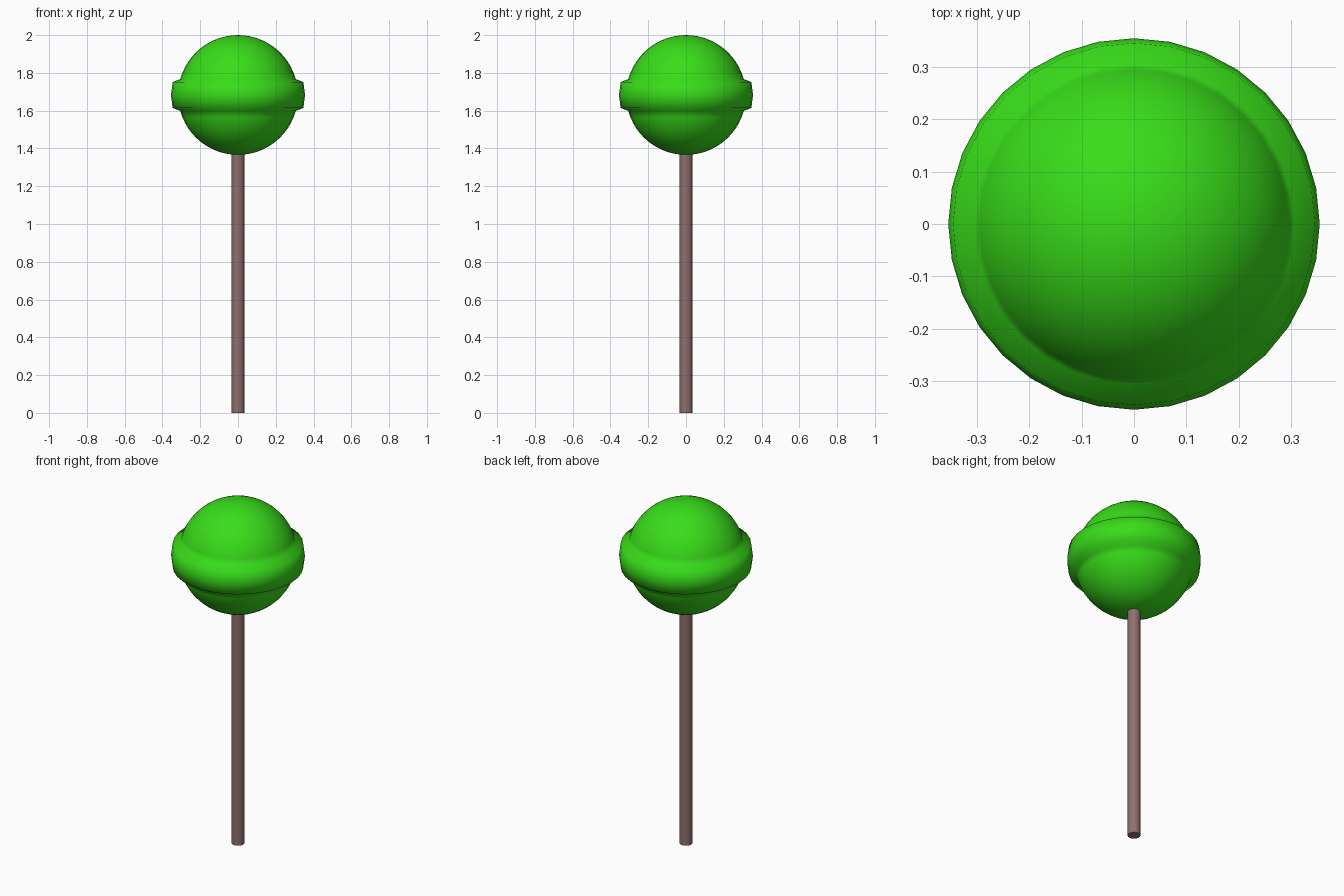
import bpy, bmesh, math

if "Cube" in bpy.data.objects:
    bpy.data.objects.remove(bpy.data.objects["Cube"])

SEGMENTS = 32


def material(name, color):
    m = bpy.data.materials.new(name)
    m.diffuse_color = (*color, 1)
    m.use_nodes = True
    m.node_tree.nodes["Principled BSDF"].inputs["Base Color"].default_value = m.diffuse_color
    return m


def lathe(name, profile, mat):
    """Spin an (r, z) profile around z into one smooth-shaded object."""
    bm = bmesh.new()
    verts = [bm.verts.new((r, 0, z)) for r, z in profile]
    edges = [bm.edges.new(pair) for pair in zip(verts, verts[1:])]
    bmesh.ops.spin(bm, geom=verts + edges, cent=(0, 0, 0), axis=(0, 0, 1),
                   angle=math.tau, steps=SEGMENTS)
    bmesh.ops.remove_doubles(bm, verts=bm.verts, dist=1e-5)
    bmesh.ops.recalc_face_normals(bm, faces=bm.faces)
    for f in bm.faces:
        f.smooth = True
    mesh = bpy.data.meshes.new(name)
    bm.to_mesh(mesh)
    bm.free()
    mesh.materials.append(mat)
    obj = bpy.data.objects.new(name, mesh)
    bpy.context.collection.objects.link(obj)
    return obj


green = material("green_candy", (0.04, 0.72, 0.01))
stick_mat = material("stick", (0.28, 0.16, 0.16))

# Candy: a ball with a raised band around its equator
CZ, R = 1.683, 0.317
band_angle = math.asin(0.084 / R)
lower = [(R * math.cos(a), CZ + R * math.sin(a))
         for a in (-math.pi / 2 + i * (math.pi / 2 - band_angle) / 12 for i in range(13))]
lower[0] = (0, CZ - R)
lower += [(0.346, CZ - 0.068), (0.355, CZ)]
upper = [(r, 2 * CZ - z) for r, z in reversed(lower[:-1])]
lathe("candy", lower + upper, green)

# Stick, running a little way into the candy
bpy.ops.mesh.primitive_cylinder_add(vertices=SEGMENTS, radius=0.034, depth=1.5,
                                    location=(0, 0, 0.75))
stick = bpy.context.object
stick.name = "stick"
stick.data.materials.append(stick_mat)
bpy.ops.object.shade_smooth_by_angle(angle=math.radians(40))
